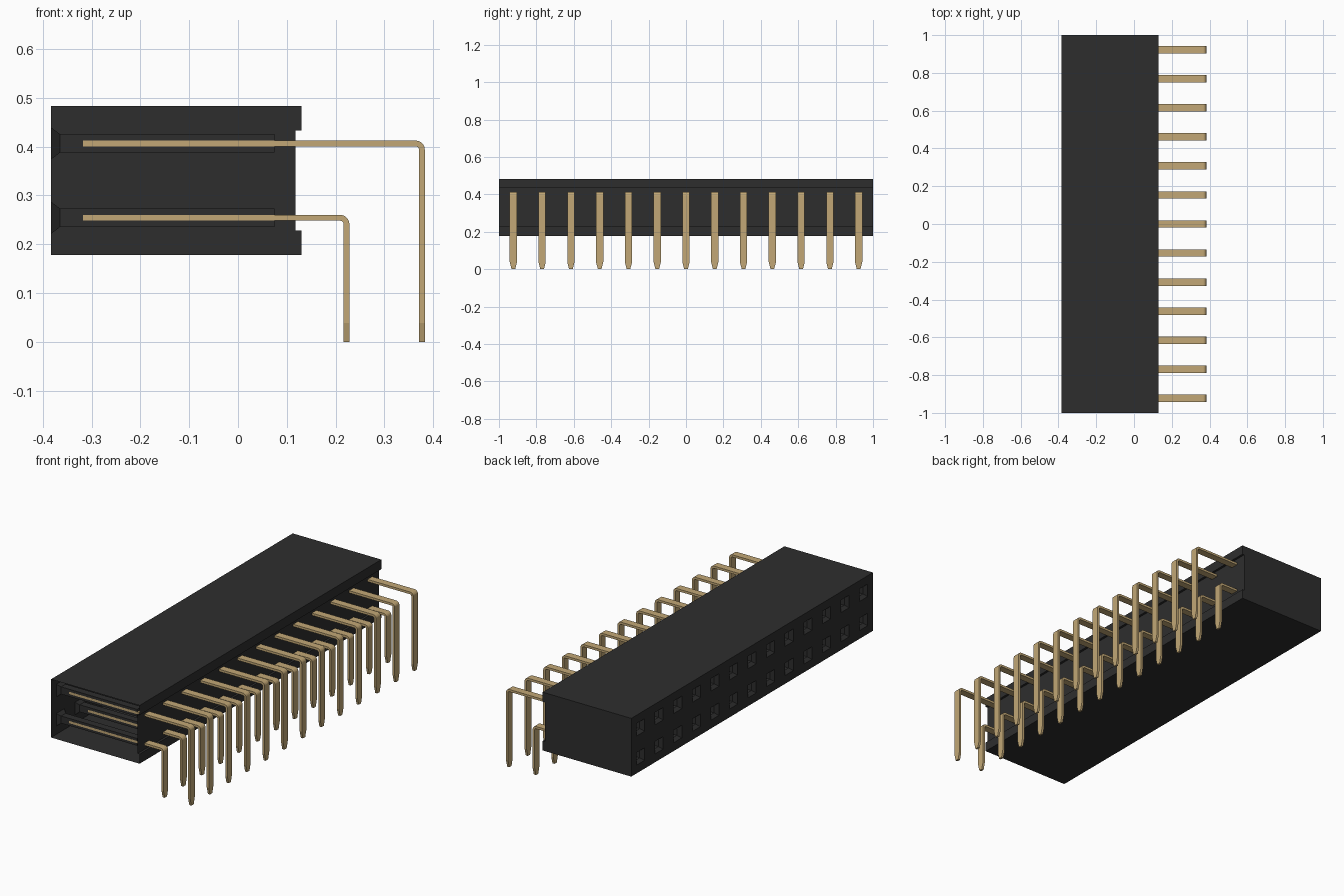
import bpy
import bmesh
import math
from mathutils import Vector

if "Cube" in bpy.data.objects:
    bpy.data.objects.remove(bpy.data.objects["Cube"], do_unlink=True)

COLUMNS, ROWS = 13, 2
X_FACE, X_BACK, X_RECESS = -0.383, 0.13, 0.118
Z_LOW, Z_HIGH = 0.178, 0.483
PITCH_Y = 2 / COLUMNS
PITCH_Z = (Z_HIGH - Z_LOW) / ROWS
HOLE = 0.038


def material(name, color):
    mat = bpy.data.materials.new(name)
    mat.use_nodes = True
    mat.diffuse_color = color
    bsdf = next(n for n in mat.node_tree.nodes if n.type == "BSDF_PRINCIPLED")
    bsdf.inputs["Base Color"].default_value = color
    return mat


def finish(bm, name, mat):
    bmesh.ops.remove_doubles(bm, verts=bm.verts, dist=0.0001)
    bmesh.ops.recalc_face_normals(bm, faces=bm.faces)
    mesh = bpy.data.meshes.new(name)
    bm.to_mesh(mesh)
    bm.free()
    mesh.materials.append(mat)
    obj = bpy.data.objects.new(name, mesh)
    bpy.context.collection.objects.link(obj)
    return obj


def add_face(bm, points):
    return bm.faces.new([bm.verts.new(p) for p in points])


black = material("black plastic", (0.027, 0.027, 0.027, 1))
gold = material("gold metal", (0.54, 0.39, 0.18, 1))

# Housing: a grooved shell, closed at the rear end and open at the front end
bm = bmesh.new()
profile = [(X_FACE, Z_LOW), (X_BACK, Z_LOW), (X_BACK, 0.228), (X_RECESS, 0.228),
           (X_RECESS, 0.433), (X_BACK, 0.433), (X_BACK, Z_HIGH), (X_FACE, Z_HIGH)]
for (xa, za), (xb, zb) in zip(profile, profile[1:]):
    add_face(bm, [(xa, -1, za), (xb, -1, zb), (xb, 1, zb), (xa, 1, za)])
add_face(bm, [(x, 1, z) for x, z in reversed(profile)])

# Socket face: one cell per contact
cells = []
for i in range(COLUMNS):
    for j in range(ROWS):
        y, z = -1 + i * PITCH_Y, Z_LOW + j * PITCH_Z
        cells.append(add_face(bm, [(X_FACE, y, z), (X_FACE, y, z + PITCH_Z),
                                   (X_FACE, y + PITCH_Y, z + PITCH_Z),
                                   (X_FACE, y + PITCH_Y, z)]))
bm.normal_update()
bmesh.ops.inset_individual(bm, faces=cells, thickness=0.0435, use_even_offset=True)

# Funnel mouths, then the straight pockets behind them
for depth in (0.018, 0.44):
    cells = bmesh.ops.extrude_discrete_faces(bm, faces=cells)["faces"]
    for face in cells:
        center = face.calc_center_median()
        for v in face.verts:
            v.co.x += depth
            v.co.y = center.y + math.copysign(HOLE / 2, v.co.y - center.y)
            v.co.z = center.z + math.copysign(HOLE / 2, v.co.z - center.z)
finish(bm, "housing", black)


# Right-angle pin: a flat strip swept through a rounded bend to a tapered tip
def make_pin(name, y, z, x_leg):
    half, width, radius = 0.006, 0.0193, 0.013
    stations = [(Vector((-0.318, y, z)), 0.0, width)]
    for k in range(6):
        a = math.pi / 2 * k / 5
        point = Vector((x_leg - radius + radius * math.sin(a), y,
                        z - radius + radius * math.cos(a)))
        stations.append((point, a, width))
    stations.append((Vector((x_leg, y, 0.038)), math.pi / 2, width))
    stations.append((Vector((x_leg, y, 0)), math.pi / 2, width * 0.5))
    bm = bmesh.new()
    rings = []
    for point, a, w in stations:
        out = Vector((math.sin(a), 0, math.cos(a))) * half
        side = Vector((0, w, 0))
        rings.append([bm.verts.new(point + p) for p in
                      (out + side, out - side, -out - side, -out + side)])
    for r, s in zip(rings, rings[1:]):
        for k in range(4):
            n = (k + 1) % 4
            bm.faces.new((r[k], r[n], s[n], s[k]))
    bm.faces.new(rings[0])
    bm.faces.new(rings[-1])
    finish(bm, name, gold)


for row, x_leg in (("lower", 0.2225), ("upper", 0.377)):
    z = Z_LOW + PITCH_Z * (0.5 if row == "lower" else 1.5)
    for i in range(COLUMNS):
        make_pin(f"{row}_pin_{i + 1}", -1 + (i + 0.5) * PITCH_Y, z, x_leg)
